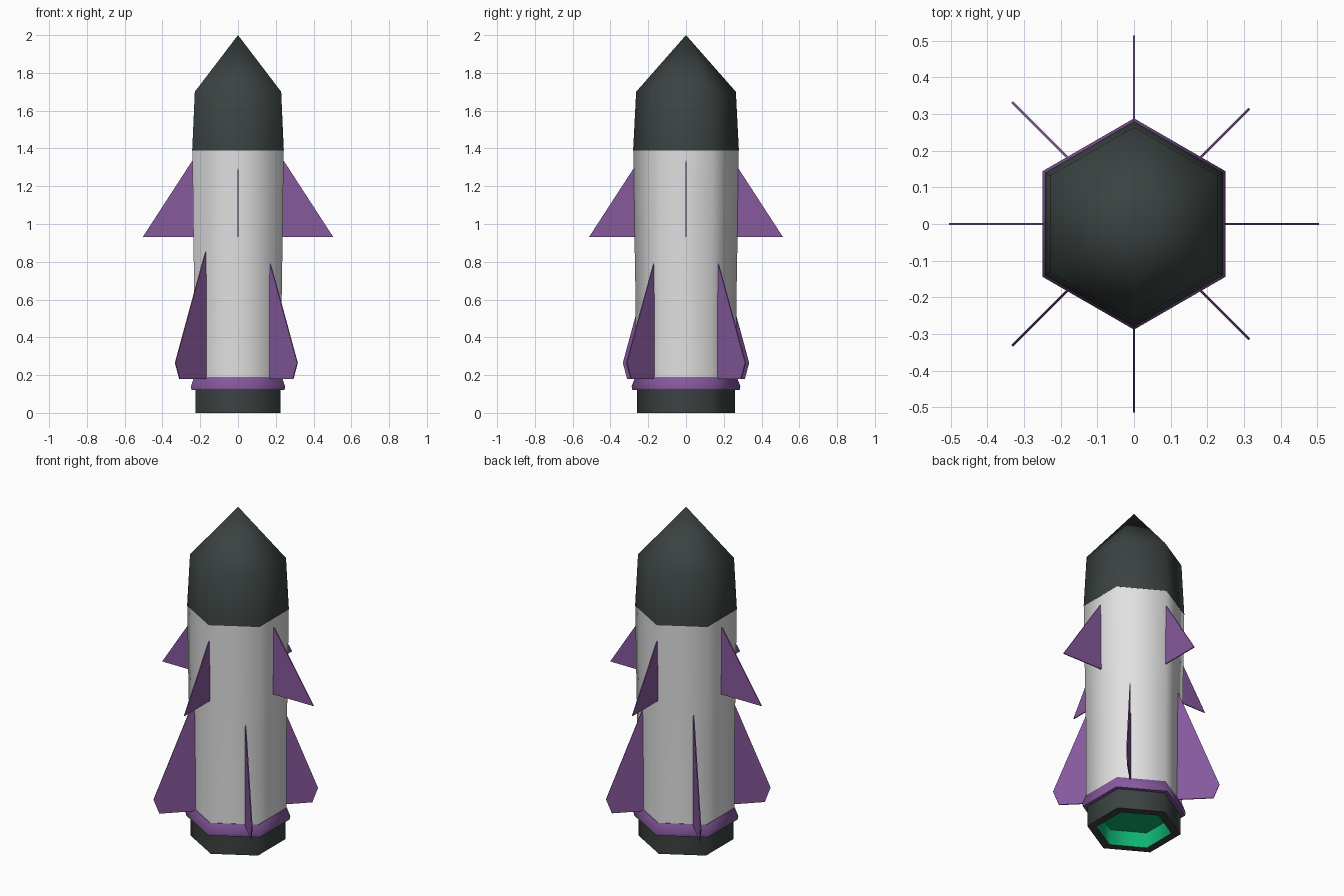
import bpy, bmesh, math
from mathutils import Matrix, Vector

if "Cube" in bpy.data.objects:
    bpy.data.objects.remove(bpy.data.objects["Cube"])


def material(name, rgb):
    m = bpy.data.materials.new(name)
    m.diffuse_color = (*rgb, 1)
    m.use_nodes = True
    m.node_tree.nodes["Principled BSDF"].inputs["Base Color"].default_value = m.diffuse_color
    return m


WHITE = material("hull white", (0.75, 0.75, 0.75))
DARK = material("charcoal", (0.043, 0.055, 0.053))
PURPLE = material("purple", (0.24, 0.10, 0.34))
GREEN = material("exhaust green", (0.005, 0.44, 0.17))


def finish(name, bm, mats, angle):
    bmesh.ops.recalc_face_normals(bm, faces=bm.faces)
    me = bpy.data.meshes.new(name)
    bm.to_mesh(me)
    bm.free()
    for m in mats:
        me.materials.append(m)
    ob = bpy.data.objects.new(name, me)
    bpy.context.collection.objects.link(ob)
    bpy.ops.object.select_all(action='DESELECT')
    ob.select_set(True)
    bpy.context.view_layer.objects.active = ob
    bpy.ops.object.shade_smooth_by_angle(angle=math.radians(angle))
    return ob


def hex_turn(name, profile, mats, bands=None, angle=65):
    """Six-sided solid from (corner radius, z) points; bands = material per step."""
    bm = bmesh.new()
    rings = []
    for r, z in profile:
        if r == 0:
            rings.append([bm.verts.new((0, 0, z))] * 6)
        else:
            rings.append([bm.verts.new((r * math.cos(math.radians(30 + 60 * i)),
                                        r * math.sin(math.radians(30 + 60 * i)), z))
                          for i in range(6)])
    for k, (a, b) in enumerate(zip(rings, rings[1:])):
        for i in range(6):
            j = (i + 1) % 6
            quad = list(dict.fromkeys((a[i], a[j], b[j], b[i])))
            f = bm.faces.new(quad)
            f.material_index = bands[k] if bands else 0
    return finish(name, bm, mats, angle)


def fin(name, profile, heading, half=0.003):
    """Thin plate from (radius, z) points, turned to a heading in degrees."""
    bm = bmesh.new()
    face = bm.faces.new([bm.verts.new((r, -half, z)) for r, z in profile])
    ext = bmesh.ops.extrude_face_region(bm, geom=[face])
    new = [v for v in ext["geom"] if isinstance(v, bmesh.types.BMVert)]
    bmesh.ops.translate(bm, verts=new, vec=Vector((0, 2 * half, 0)))
    bmesh.ops.transform(bm, verts=bm.verts,
                        matrix=Matrix.Rotation(math.radians(heading), 4, 'Z'))
    return finish(name, bm, [PURPLE], 30)


# Hull, nose and collar
hex_turn("hull", [(0, 1.39), (0.279, 1.39), (0.274, 1.0), (0.267, 0.6),
                  (0.266, 0.16), (0, 0.16)], [WHITE])
hex_turn("nose_cone", [(0, 2.0), (0.264, 1.70), (0.280, 1.39), (0, 1.39)], [DARK])
hex_turn("collar", [(0, 0.19), (0.269, 0.19), (0.288, 0.14), (0.284, 0.12),
                    (0, 0.12)], [PURPLE])

# Hollow engine nozzle with glowing inside
hex_turn("nozzle", [(0, 0.125), (0.26, 0.125), (0.26, 0), (0.208, 0),
                    (0.200, 0.09), (0, 0.09)], [DARK, GREEN], [0, 0, 0, 1, 1])

# Upper fins on the four axes
for i in range(4):
    tip = 0.505 if i % 2 == 0 else 0.514
    fin(f"upper_fin_{i + 1}",
        [(0.20, 0.93), (tip, 0.93), (0.20, 0.93 + (tip - 0.20) * 1.54)], 90 * i)

# Lower fins on the diagonals, the left pair set slightly further out
for i in range(4):
    d = 0.025 if i in (1, 2) else 0.0
    fin(f"lower_fin_{i + 1}",
        [(0.20, 0.18), (0.413 + d, 0.18), (0.445 + d, 0.265),
         (0.20, 0.265 + (0.245 + d) * 2.6)], 45 + 90 * i)
